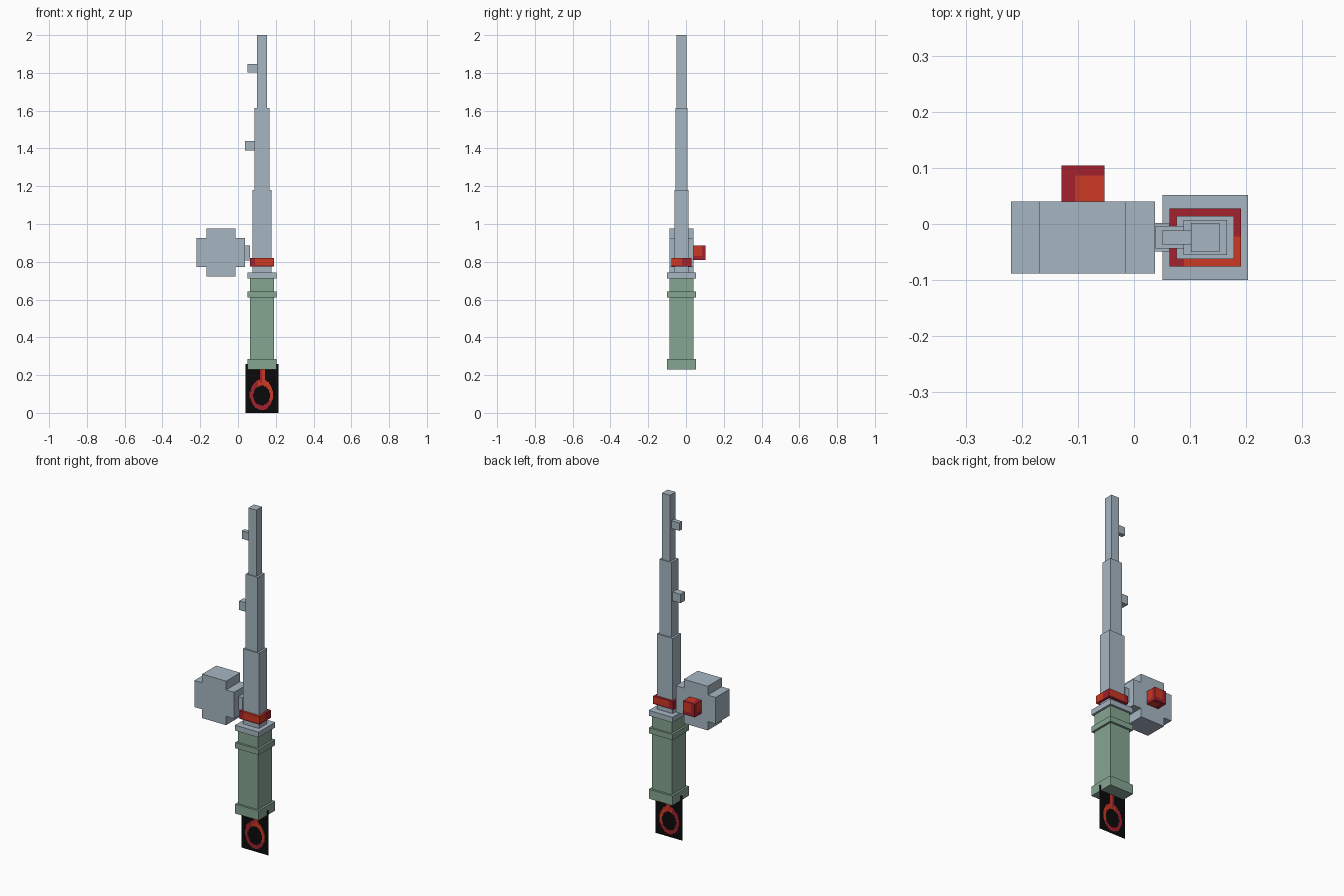
import bpy, bmesh
from mathutils import Matrix, Vector

cube = bpy.data.objects.get("Cube")
if cube:
    bpy.data.objects.remove(cube)

CX, CY = 0.127, -0.024   # axis of the rod


def material(name, rgb):
    m = bpy.data.materials.new(name)
    m.use_nodes = True
    m.diffuse_color = (*rgb, 1)
    bsdf = next(n for n in m.node_tree.nodes if n.type == 'BSDF_PRINCIPLED')
    bsdf.inputs["Base Color"].default_value = (*rgb, 1)
    return m


GREY = material("blue grey metal", (0.38, 0.47, 0.54))
GREEN = material("sage green grip", (0.24, 0.38, 0.29))
DARK_RED = material("dark red", (0.36, 0.015, 0.027))
ORANGE = material("orange red", (0.6, 0.04, 0.016))
BLACK = material("black", (0.003, 0.003, 0.003))


def finish(name, bm, *mats):
    mesh = bpy.data.meshes.new(name)
    bm.to_mesh(mesh)
    bm.free()
    for m in mats:
        mesh.materials.append(m)
    obj = bpy.data.objects.new(name, mesh)
    bpy.context.collection.objects.link(obj)
    return obj


def box_mesh(lo, hi):
    lo, hi = Vector(lo), Vector(hi)
    bm = bmesh.new()
    bmesh.ops.create_cube(bm, size=1, matrix=Matrix.Translation((lo + hi) / 2)
                          @ Matrix.Diagonal((*(hi - lo), 1)))
    return bm


def box(name, lo, hi, mat):
    return finish(name, box_mesh(lo, hi), mat)


def rod_box(name, hx, hy, z0, z1, mat):
    return box(name, (CX - hx, CY - hy, z0), (CX + hx, CY + hy, z1), mat)


def two_tone_box(name, lo, hi, cut):
    """Box whose faces are orange with a dark red border on two sides."""
    bm = box_mesh(lo, hi)
    for axis in range(3):
        normal = Vector((0, 0, 0))
        normal[axis] = 1
        bmesh.ops.bisect_plane(bm, geom=bm.verts[:] + bm.edges[:] + bm.faces[:],
                               plane_co=cut, plane_no=normal)
    bm.normal_update()
    for f in bm.faces:
        c, n = f.calc_center_median(), f.normal
        bright = (c.x > cut[0], c.y < cut[1], c.z > cut[2])
        f.material_index = int(all(b or abs(n[i]) > 0.5 for i, b in enumerate(bright)))
    return finish(name, bm, DARK_RED, ORANGE)


# Grip
rod_box("grip", 0.064, 0.064, 0.25, 0.715, GREEN)
rod_box("grip_end_cap", 0.076, 0.076, 0.23, 0.285, GREEN)
rod_box("grip_band", 0.076, 0.076, 0.61, 0.642, GREEN)
rod_box("grip_collar", 0.076, 0.076, 0.712, 0.743, GREY)

# Tapering rod
rod_box("rod_lower", 0.051, 0.038, 0.743, 1.18, GREY)
rod_box("rod_middle", 0.0385, 0.0315, 1.18, 1.615, GREY)
rod_box("rod_tip", 0.0257, 0.0257, 1.615, 2.0, GREY)
two_tone_box("rod_ring", (CX - 0.064, CY - 0.052, 0.774),
             (CX + 0.064, CY + 0.052, 0.82), (0.089, -0.022, 0.782))

# Line guides
box("lower_line_guide", (0.038, CY - 0.02, 1.388), (0.09, CY + 0.02, 1.44), GREY)
box("upper_line_guide", (0.05, CY - 0.0125, 1.802), (0.102, CY + 0.0125, 1.848), GREY)

# Reel: stepped cross profile, extruded front to back
RX, RZ = -0.091, 0.849
outer, inner = 0.128, 0.077
corner = [(outer, inner), (inner, inner), (inner, outer)]
profile = []
for sx, sz, step in ((1, 1, 1), (-1, 1, -1), (-1, -1, 1), (1, -1, -1)):
    profile += [(RX + sx * x, RZ + sz * z) for x, z in corner[::step]]
bm = bmesh.new()
front = bm.faces.new([bm.verts.new((x, -0.0885, z)) for x, z in profile])
side = bmesh.ops.extrude_face_region(bm, geom=[front])["geom"]
bmesh.ops.translate(bm, vec=(0, 0.1285, 0),
                    verts=[g for g in side if isinstance(g, bmesh.types.BMVert)])
if not any(len(f.verts) == 12 and f.calc_center_median().y < -0.08 for f in bm.faces):
    bm.faces.new([v for v in bm.verts if v.co.y < -0.08])
bmesh.ops.recalc_face_normals(bm, faces=bm.faces)
finish("reel", bm, GREY)

box("reel_mount", (0.036, -0.049, 0.808), (0.063, 0.002, 0.886), GREY)
two_tone_box("reel_knob", (-0.129, 0.038, 0.81), (-0.053, 0.104, 0.886),
             (-0.105, 0.086, 0.83))

# Hanging tag: thin sheet with a pixelled loop and stem
W, H = 0.173, 0.26
bm = bmesh.new()
bmesh.ops.create_grid(bm, x_segments=32, y_segments=48, size=0.5)
for v in bm.verts:
    v.co = (CX + v.co.x * W, CY, H / 2 + v.co.y * H)
for f in bm.faces:
    c = f.calc_center_median()
    x, z = c.x - 0.125, c.z - 0.096
    in_outer = (x / 0.062) ** 2 + (z / 0.08) ** 2 < 1
    in_inner = (x / 0.045) ** 2 + ((z + 0.004) / 0.053) ** 2 < 1
    stem = abs(x - 0.003) < 0.013 and z > 0.06
    if (in_outer and not in_inner) or stem:
        f.material_index = 2 if x > -0.02 and z > -0.03 and not (stem and x < 0.0) else 1
finish("hanging_tag", bm, BLACK, DARK_RED, ORANGE)
